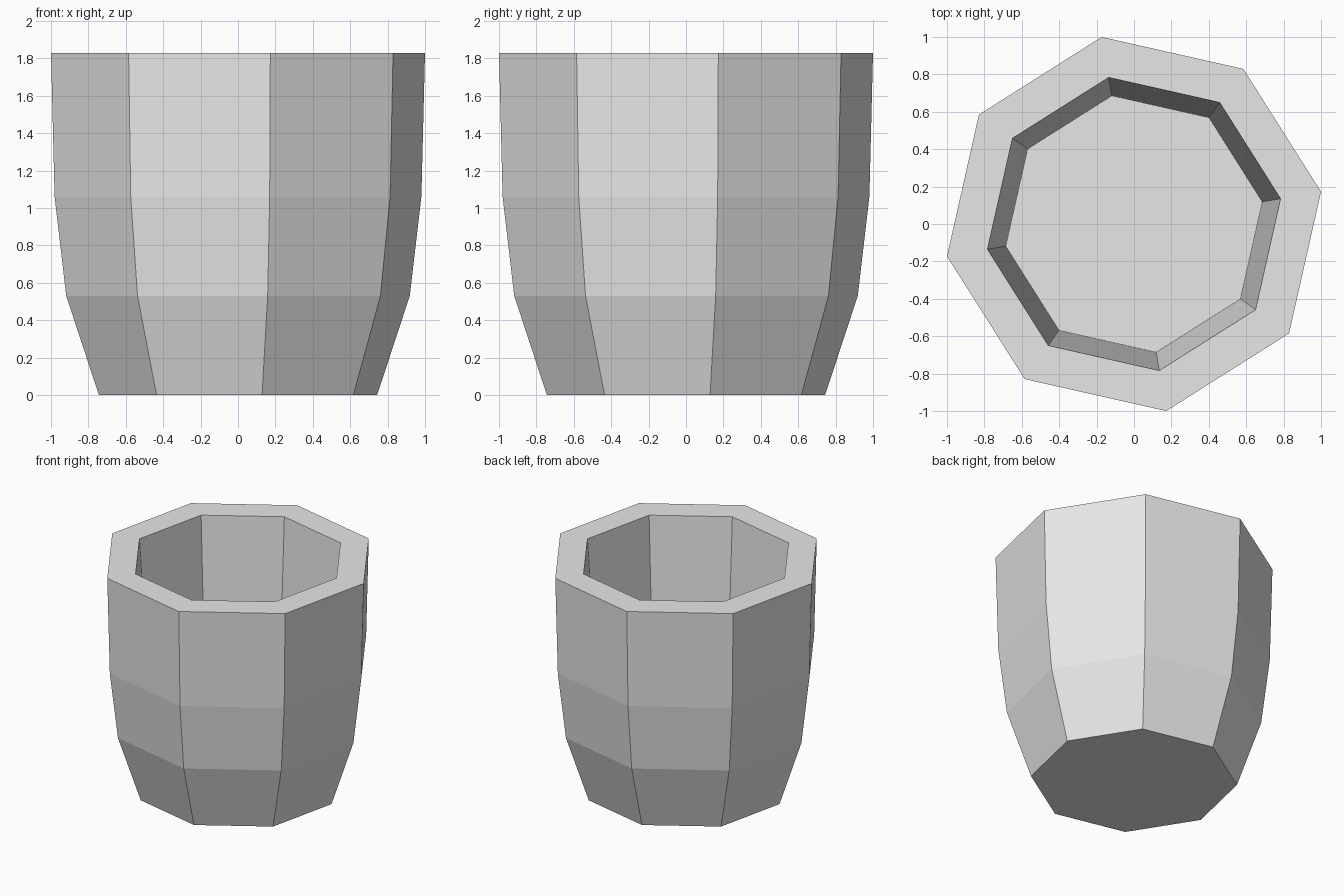
import bpy, bmesh
from math import cos, sin, radians, tau

cube = bpy.data.objects.get("Cube")
if cube:
    bpy.data.objects.remove(cube, do_unlink=True)

SIDES = 8
TURN = radians(9.8)

# Plain grey
grey = bpy.data.materials.new("plain_grey")
grey.use_nodes = True
colour = (0.8, 0.8, 0.8, 1)
grey.diffuse_color = colour
grey.node_tree.nodes["Principled BSDF"].inputs["Base Color"].default_value = colour

# Radius and height, from the base up the outside, over the rim, down the inside
profile = [(0.755, 0), (0.932, 0.53), (0.995, 1.06), (1.0147, 1.83),
           (0.795, 1.83), (0.696, 0.22)]

bm = bmesh.new()


def ring(radius, z):
    angles = [TURN + tau * i / SIDES for i in range(SIDES)]
    return [bm.verts.new((radius * cos(a), radius * sin(a), z)) for a in angles]


rings = [ring(r, z) for r, z in profile]
for low, high in zip(rings, rings[1:]):
    for i in range(SIDES):
        j = (i + 1) % SIDES
        bm.faces.new((low[i], low[j], high[j], high[i]))

# Underside and inner floor
bm.faces.new(rings[0][::-1])
bm.faces.new(rings[-1])
bmesh.ops.recalc_face_normals(bm, faces=bm.faces)

mesh = bpy.data.meshes.new("octagonal_cup")
bm.to_mesh(mesh)
bm.free()
mesh.materials.append(grey)
cup = bpy.data.objects.new("octagonal_cup", mesh)
bpy.context.collection.objects.link(cup)
